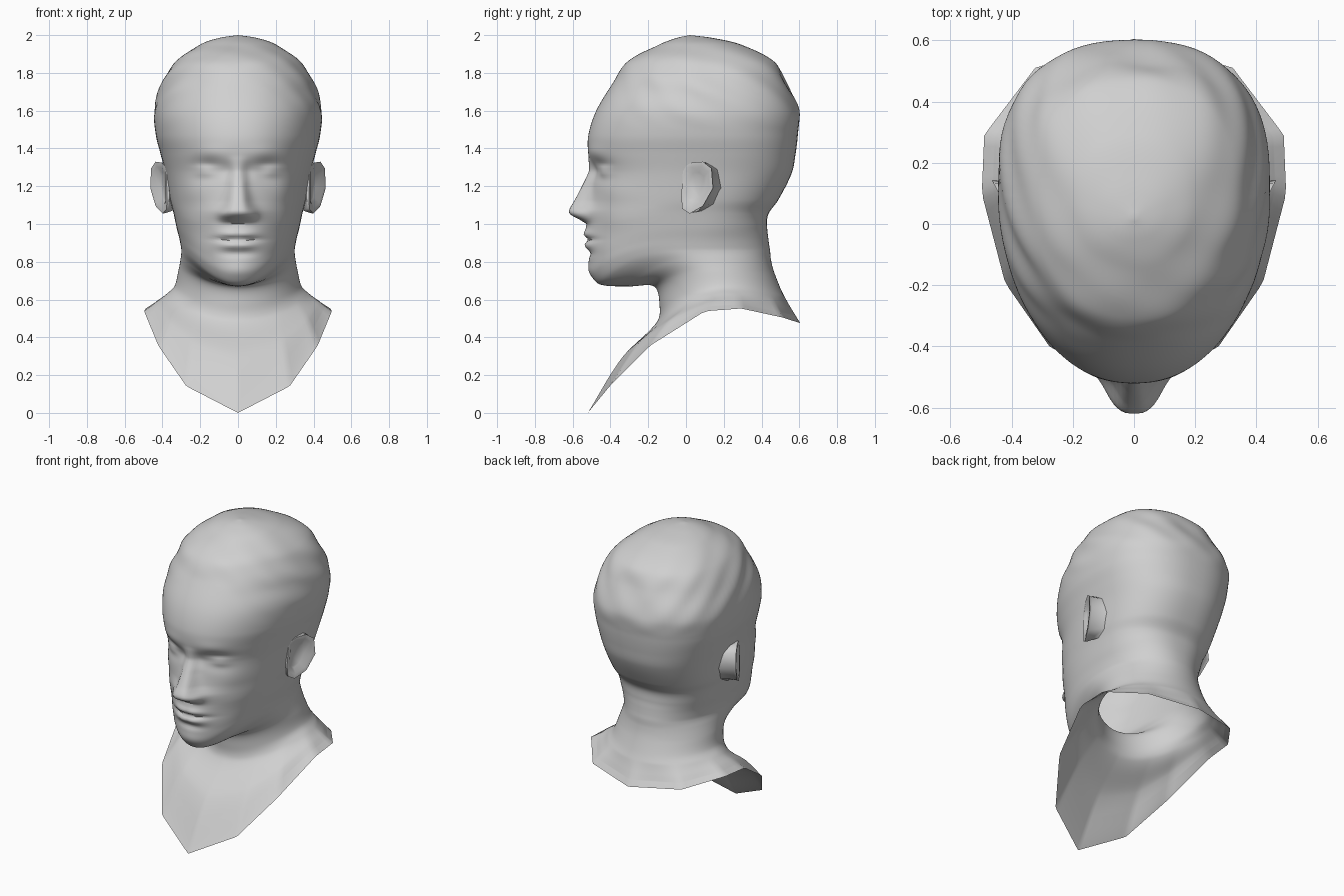
import bpy, bmesh, math

if "Cube" in bpy.data.objects:
    bpy.data.objects.remove(bpy.data.objects["Cube"], do_unlink=True)

grey = bpy.data.materials.new("plain grey")
grey.diffuse_color = (0.63, 0.63, 0.63, 1)
grey.use_nodes = True
bsdf = grey.node_tree.nodes["Principled BSDF"]
bsdf.inputs["Base Color"].default_value = (0.63, 0.63, 0.63, 1)
bsdf.inputs["Roughness"].default_value = 0.7


def make_object(name, bm, angle):
    mesh = bpy.data.meshes.new(name)
    bm.to_mesh(mesh)
    bm.free()
    mesh.materials.append(grey)
    obj = bpy.data.objects.new(name, mesh)
    bpy.context.collection.objects.link(obj)
    bpy.ops.object.select_all(action='DESELECT')
    bpy.context.view_layer.objects.active = obj
    obj.select_set(True)
    bpy.ops.object.shade_smooth_by_angle(angle=math.radians(angle))
    return obj


def clamp(v):
    return min(max(v, 0), 1)


def lookup(table, t):
    """Linear interpolation in a sorted (key, value) table."""
    if t <= table[0][0]:
        return table[0][1]
    for (a, va), (b, vb) in zip(table, table[1:]):
        if t <= b:
            return va + (vb - va) * (t - a) / (b - a)
    return table[-1][1]


# Level skull sections: height, front y, half width, widest y, back y
skull = [
    (2.00, 0.02, 0.00, 0.02, 0.02),
    (1.985, -0.05, 0.10, 0.05, 0.14),
    (1.95, -0.14, 0.20, 0.08, 0.29),
    (1.86, -0.31, 0.33, 0.10, 0.465),
    (1.75, -0.385, 0.40, 0.12, 0.53),
    (1.60, -0.475, 0.443, 0.13, 0.598),
    (1.47, -0.517, 0.435, 0.13, 0.592),
    (1.37, -0.517, 0.41, 0.13, 0.58),
    (1.27, -0.498, 0.385, 0.11, 0.56),
    (1.13, -0.50, 0.36, 0.08, 0.49),
]
# Tilted jaw and neck sections:
# front y, z, half width, side y, z, back y, z, sharpness of the dip to the front
lower = [
    (-0.52, 1.00, 0.342, 0.06, 1.06, 0.435, 1.05, 2.0),
    (-0.52, 0.90, 0.325, 0.05, 0.98, 0.43, 0.98, 2.3),
    (-0.513, 0.80, 0.311, 0.04, 0.925, 0.435, 0.93, 2.6),
    (-0.50, 0.73, 0.304, 0.04, 0.89, 0.44, 0.89, 2.7),
    (-0.455, 0.68, 0.30, 0.05, 0.86, 0.445, 0.86, 2.7),
    (-0.30, 0.67, 0.304, 0.10, 0.815, 0.45, 0.81, 2.6),
    (-0.17, 0.67, 0.315, 0.15, 0.755, 0.465, 0.75, 2.2),
    (-0.14, 0.57, 0.337, 0.19, 0.67, 0.50, 0.66, 1.65),
    (-0.155, 0.48, 0.38, 0.20, 0.63, 0.53, 0.60, 1.65),
    (-0.34, 0.29, 0.44, 0.20, 0.595, 0.565, 0.54, 1.65),
    (-0.52, 0.00, 0.502, 0.20, 0.56, 0.605, 0.475, 1.65),
]
keys = [(yf, z, w, ys, z, yb, z, 2.0) for z, yf, w, ys, yb in skull] + lower

# Refine the sections with a spline spaced by the distance between them
pos = [0.0]
for a, b in zip(keys, keys[1:]):
    pos.append(pos[-1] + math.dist(a[:7], b[:7]))


def slope(i):
    lo, hi = max(i - 1, 0), min(i + 1, len(keys) - 1)
    return [(q - p) / (pos[hi] - pos[lo]) for p, q in zip(keys[lo], keys[hi])]


rings = []
for i, (a, b) in enumerate(zip(keys, keys[1:])):
    span, ma, mb = pos[i + 1] - pos[i], slope(i), slope(i + 1)
    steps = max(3, math.ceil(math.hypot(b[0] - a[0], b[1] - a[1]) / 0.012))
    for k in range(steps):
        t = k / steps
        h = t * t * (3 - 2 * t)
        ga, gb = span * t * (1 - t) ** 2, span * t * t * (t - 1)
        rings.append([p + (q - p) * h + m * ga + n * gb
                      for p, q, m, n in zip(a, b, ma, mb)])
rings.append(keys[-1])

# Nose depth and half width by height
nose_depth = [(1.0, 0), (1.02, 0.035), (1.045, 0.092), (1.065, 0.112), (1.09, 0.106),
              (1.2, 0.055), (1.28, 0.018), (1.36, 0)]
nose_width = [(1.02, 0.08), (1.07, 0.082), (1.12, 0.06), (1.2, 0.045), (1.35, 0.05)]
# Soft face forms: x, z, spread x, spread z, height
forms = [
    (0.15, 1.38, 0.09, 0.035, 0.006),     # brow
    (0.15, 1.285, 0.085, 0.055, -0.036),  # eye socket
    (0.05, 1.28, 0.035, 0.05, -0.014),    # inner eye corner
    (0.17, 1.275, 0.06, 0.03, 0.026),     # eyeball
    (0.17, 1.298, 0.07, 0.012, 0.006),    # upper lid
    (0.25, 1.17, 0.07, 0.07, 0.012),      # cheekbone
    (0.08, 1.05, 0.025, 0.025, 0.016),    # nostril wing
    (0.19, 0.97, 0.07, 0.08, -0.010),     # cheek hollow
    (0.0, 0.98, 0.09, 0.05, 0.008),       # muzzle
    (0.035, 0.947, 0.07, 0.02, 0.017),    # upper lip
    (0.03, 0.887, 0.07, 0.02, 0.018),     # lower lip
    (0.05, 0.918, 0.08, 0.010, -0.011),   # mouth line
    (0.0, 0.843, 0.09, 0.02, -0.012),     # groove below lip
    (0.0, 0.755, 0.08, 0.04, 0.008),      # chin
]


def face_relief(x, z):
    x = abs(x)
    out = lookup(nose_depth, z) / (1 + (x / lookup(nose_width, z)) ** 4)
    for cx, cz, sx, sz, h in forms:
        out += h * math.exp(-((x - cx) / sx) ** 2 - ((z - cz) / sz) ** 2)
    return out


def section_point(ring, ang):
    """Point on a section; angle 0 is the front, pi the back."""
    yf, zf, w, ys, zs, yb, zb, dip = ring
    s, c = math.sin(ang), math.cos(ang)
    square = clamp((zs - 0.75) / 0.3)
    e = 2 / (2 + square * (0.15 if c > 0 else 0.4))
    y_end, z_end = (yf, zf) if c > 0 else (yb, zb)
    return (math.copysign(w * abs(s) ** e, s),
            ys + (y_end - ys) * abs(c) ** e,
            zs + (z_end - zs) * abs(c) ** (dip if c > 0 else 1.65))


# Corner angles of the straight-cut collar edge
corners = [math.radians(d) for d in (0, 33, 57, 82, 103, 140, 180)]
corners += [2 * math.pi - a for a in reversed(corners[:-1])]


def collar_point(ring, ang):
    for a, b in zip(corners, corners[1:]):
        if ang <= b:
            t = (ang - a) / (b - a)
            return [p + (q - p) * t for p, q in
                    zip(section_point(ring, a), section_point(ring, b))]


# Head, neck and collar as one open skin
COLS = 112
bm = bmesh.new()
rows = []
for ring in rings:
    row = []
    ys, zs = ring[3], ring[4]
    straight = clamp((0.64 - zs) / 0.06)
    for k in range(COLS):
        u = 2 * math.pi * k / COLS
        ang = u - 0.4 * math.sin(u)          # columns crowd towards the face
        x, y, z = section_point(ring, ang)
        if straight:
            x, y, z = [p + (q - p) * straight for p, q in
                       zip((x, y, z), collar_point(ring, ang))]
        c = math.cos(ang)
        if c > 0.2 and 0.69 < z < 1.5 and y < -0.2:
            y -= face_relief(x, z) * clamp((c - 0.2) / 0.3)
        # cropped hair lumps over the crown
        lump = clamp((z - 1.5) / 0.2) * clamp((y + 0.4) / 0.3)
        bump = 1 + 0.016 * lump * math.sin(23 * x + 5 * y + 1) * math.sin(31 * z + 19 * y)
        row.append(bm.verts.new((x * bump, ys + (y - ys) * bump, z)))
    rows.append(row)
for a, b in zip(rows, rows[1:]):
    for k in range(COLS):
        n = (k + 1) % COLS
        bm.faces.new((a[k], b[k], b[n], a[n]))
bmesh.ops.remove_doubles(bm, verts=bm.verts, dist=0.0005)
bmesh.ops.recalc_face_normals(bm, faces=bm.faces)
make_object("head_and_neck", bm, 60)

# Ears: outline in y, z, flaring outwards towards the back
outline = [(-0.02, 1.22), (-0.015, 1.30), (0.03, 1.325), (0.09, 1.33), (0.135, 1.295),
           (0.143, 1.19), (0.09, 1.095), (0.02, 1.055), (-0.02, 1.08), (-0.025, 1.15)]
CY, CZ = 0.045, 1.20


def ear_ring(bm, scale, x0, flare, shift=0.0):
    ring = []
    for y, z in outline:
        y, z = CY + (y - CY) * scale, CZ + (z - CZ) * scale
        ring.append(bm.verts.new((x0 + (y + 0.02) * flare, y + shift, z)))
    return ring


bm = bmesh.new()
layers = [
    ear_ring(bm, 0.90, 0.345, 0.05, 0.06),  # root, swept back into the skull
    ear_ring(bm, 0.98, 0.365, 0.50),        # back of rim
    ear_ring(bm, 1.00, 0.378, 0.53),        # rim
    ear_ring(bm, 0.80, 0.378, 0.52),        # inner rim
    ear_ring(bm, 0.55, 0.368, 0.35),        # hollow
]
for a, b in zip(layers, layers[1:]):
    for k in range(len(a)):
        n = (k + 1) % len(a)
        bm.faces.new((a[k], a[n], b[n], b[k]))
bm.faces.new(layers[-1])
bmesh.ops.recalc_face_normals(bm, faces=bm.faces)
ears = make_object("ears", bm, 60)
ears.modifiers.new("mirror", 'MIRROR')
